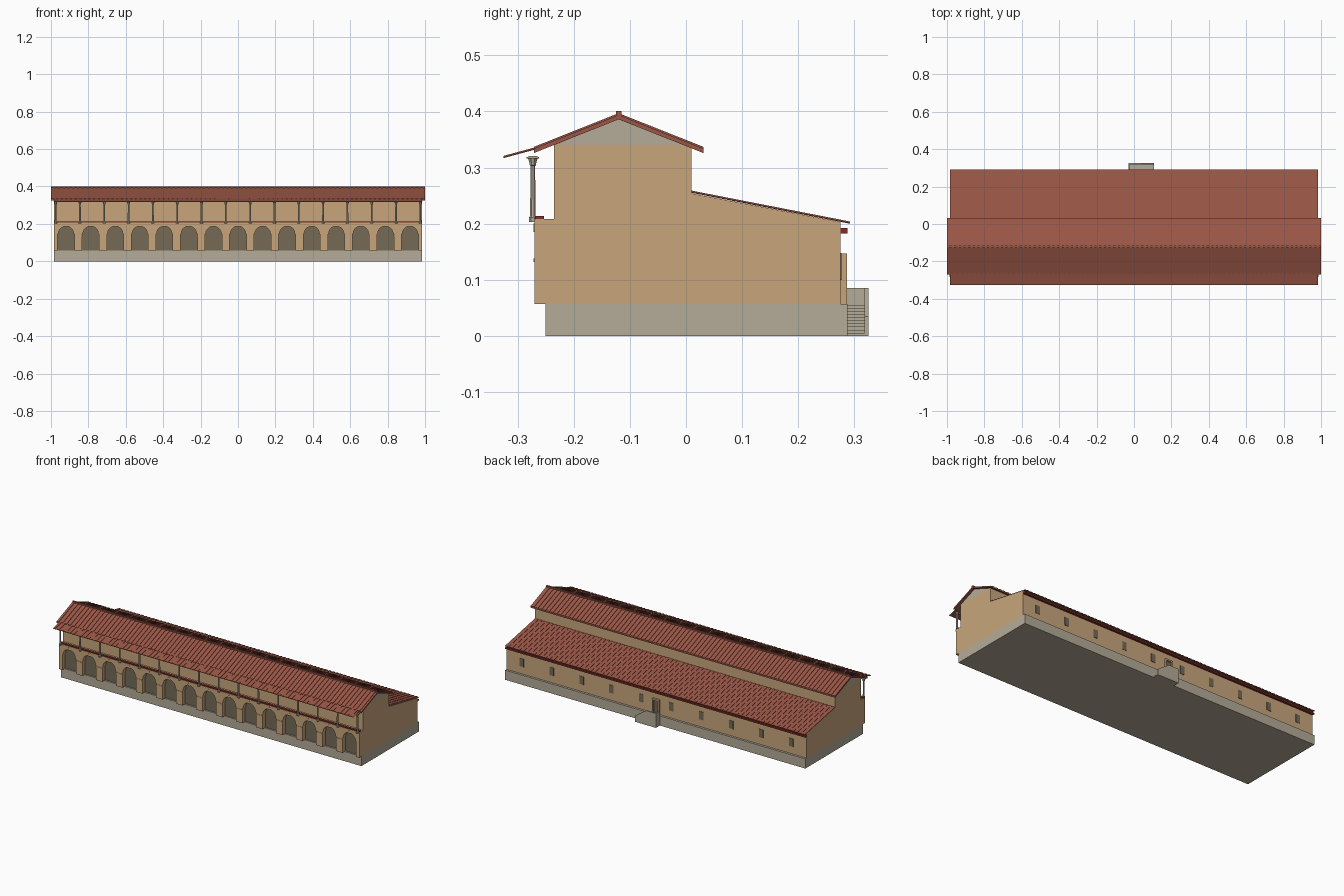
import bpy, bmesh, math
from mathutils import Vector

cube = bpy.data.objects.get("Cube")
if cube:
    bpy.data.objects.remove(cube, do_unlink=True)


def material(name, srgb):
    lin = [((c / 255 + 0.055) / 1.055) ** 2.4 for c in srgb] + [1]
    m = bpy.data.materials.new(name)
    m.use_nodes = True
    m.diffuse_color = lin
    m.node_tree.nodes["Principled BSDF"].inputs["Base Color"].default_value = lin
    return m


PLASTER = material("tan plaster", (200, 166, 124))
STONE = material("grey stone", (181, 172, 152))
TILE = material("roof tile", (154, 86, 70))
TIMBER = material("dark red timber", (128, 46, 38))
OPENING = material("dark opening", (117, 106, 86))

HALF = 0.985          # half length of the walls
BAYS = 15
PITCH = 2 * HALF / BAYS


def finish(name, bm, mat):
    bmesh.ops.recalc_face_normals(bm, faces=bm.faces)
    me = bpy.data.meshes.new(name)
    bm.to_mesh(me)
    bm.free()
    me.materials.append(mat)
    ob = bpy.data.objects.new(name, me)
    bpy.context.collection.objects.link(ob)
    return ob


def add_prism(bm, pts, lo, hi, axis="x"):
    """Extrude a (y, z) outline along x, or an (x, z) outline along y."""
    place = (lambda p: (lo, *p)) if axis == "x" else (lambda p: (p[0], lo, p[1]))
    face = bm.faces.new([bm.verts.new(place(p)) for p in pts])
    out = bmesh.ops.extrude_face_region(bm, geom=[face])
    step = Vector((hi - lo, 0, 0) if axis == "x" else (0, hi - lo, 0))
    verts = [g for g in out["geom"] if isinstance(g, bmesh.types.BMVert)]
    bmesh.ops.translate(bm, verts=verts, vec=step)


def prism(name, pts, lo, hi, mat, axis="x"):
    bm = bmesh.new()
    add_prism(bm, pts, lo, hi, axis)
    return finish(name, bm, mat)


def rect(a0, a1, z0, z1):
    return [(a0, z0), (a1, z0), (a1, z1), (a0, z1)]


def boxes(name, xs, width, y0, y1, z0, z1, mat):
    bm = bmesh.new()
    for x in xs:
        add_prism(bm, rect(y0, y1, z0, z1), x - width / 2, x + width / 2)
    return finish(name, bm, mat)


def tiled_roof(name, low, high, half, thick, ribs=80, rib=0.003):
    """Sloping slab with square tile ribs running down the slope."""
    bm = bmesh.new()
    (y0, z0), (y1, z1) = low, high
    top = [(y0, z0), (y1, z1)]
    add_prism(bm, top + [(y1, z1 - thick), (y0, z0 - thick)], -half, half)
    step = 2 * half / ribs
    for i in range(ribs):
        x = -half + i * step
        add_prism(bm, top + [(y1, z1 + rib), (y0, z0 + rib)], x, x + step * 0.55)
    return finish(name, bm, TILE)


# Plinth and the main body
prism("plinth", rect(-0.25, 0.288, 0, 0.057), -HALF, HALF, STONE)
body = [(-0.24, 0.057), (0.275, 0.057), (0.275, 0.203), (0.01, 0.254),
        (0.01, 0.34), (-0.235, 0.34), (-0.235, 0.208), (-0.24, 0.208)]
prism("main_walls", body, -HALF, HALF, PLASTER)
prism("gable", [(-0.235, 0.34), (0.01, 0.34), (-0.12, 0.387)], -HALF, HALF, STONE)

# Arcade: one outline with an arch cut out of every bay
centres = [-HALF + PITCH * (i + 0.5) for i in range(BAYS)]
outline = [(-HALF, 0.208), (-HALF, 0.057)]
for c in centres:
    outline += [(c - 0.045, 0.057), (c - 0.045, 0.145)]
    for k in range(11):
        a = math.pi * (1 - k / 10)
        outline.append((c + 0.041 * math.cos(a), 0.147 + 0.041 * math.sin(a)))
    outline += [(c + 0.045, 0.145), (c + 0.045, 0.057)]
outline += [(HALF, 0.057), (HALF, 0.208)]
prism("arcade_wall", outline, -0.27, -0.24, PLASTER, "y")
boxes("arcade_backing", centres, 0.1, -0.243, -0.2395, 0.058, 0.195, OPENING)
boxes("arch_keystones", centres, 0.012, -0.272, -0.268, 0.185, 0.2, PLASTER)
piers = [-HALF + PITCH * i for i in range(1, BAYS)]
boxes("pier_imposts", piers, 0.042, -0.272, -0.268, 0.132, 0.138, PLASTER)

# Gallery columns, each a turned profile of stacked rings
bm = bmesh.new()
profile = [(0.0075, 0.203), (0.0075, 0.211), (0.0052, 0.214), (0.0045, 0.303),
           (0.0065, 0.305), (0.0065, 0.308), (0.009, 0.316)]
for i in range(BAYS + 1):
    x = -0.975 + i * 0.13
    rings = []
    for r, z in profile:
        rings.append([bm.verts.new((x + r * math.cos(k * math.pi / 4 + math.pi / 8),
                                    -0.273 + r * math.sin(k * math.pi / 4 + math.pi / 8), z))
                      for k in range(8)])
    for a, b in zip(rings, rings[1:]):
        for k in range(8):
            bm.faces.new((a[k], a[k - 1], b[k - 1], b[k]))
    bm.faces.new(rings[0])
    bm.faces.new(rings[-1])
    add_prism(bm, rect(-0.284, -0.262, 0.316, 0.319), x - 0.011, x + 0.011)
finish("gallery_columns", bm, STONE)
prism("gallery_beam", rect(-0.281, -0.265, 0.316, 0.321), -HALF, HALF, PLASTER)
prism("gallery_sill", rect(-0.268, -0.253, 0.207, 0.214), -HALF, HALF, TIMBER)

# Roofs
tiled_roof("front_main_roof", (-0.271, 0.334), (-0.12, 0.394), 1.0, 0.008)
tiled_roof("rear_main_roof", (0.031, 0.334), (-0.12, 0.394), 1.0, 0.008)
prism("ridge_cap", rect(-0.125, -0.115, 0.388, 0.401), -1.0, 1.0, TILE)
tiled_roof("gallery_canopy", (-0.325, 0.319), (-0.262, 0.336), HALF, 0.002, rib=0.002)
tiled_roof("rear_lower_roof", (0.292, 0.202), (0.01, 0.257), HALF, 0.002, rib=0.002)
prism("rear_eave_beam", rect(0.274, 0.288, 0.183, 0.192), -HALF, HALF, TIMBER)

# Rear windows and door
windows = [-0.883 + i * 0.1965 for i in range(10)]
boxes("rear_windows", windows, 0.028, 0.274, 0.277, 0.1, 0.148, OPENING)
boxes("door_jambs", (-0.019, 0.019), 0.008, 0.274, 0.287, 0.057, 0.147, PLASTER)
boxes("door_lintel", (0,), 0.046, 0.274, 0.287, 0.138, 0.147, PLASTER)
boxes("rear_door", (0,), 0.03, 0.274, 0.278, 0.057, 0.138, OPENING)

# Rear stair: landing, steps and parapets
boxes("stair_landing", (0,), 0.06, 0.287, 0.32, 0, 0.055, STONE)
bm = bmesh.new()
STEPS = 9
for i in range(STEPS):
    add_prism(bm, rect(0.287, 0.319, 0, 0.055 * (STEPS - i) / (STEPS + 1)),
              0.03 + i * 0.0085, 0.03 + (i + 1) * 0.0085)
finish("stair_steps", bm, STONE)
side = [(-0.03, 0), (0.108, 0), (0.108, 0.035), (0.035, 0.085), (-0.03, 0.085)]
prism("stair_parapet", side, 0.318, 0.325, STONE, "y")
boxes("landing_end_parapet", (-0.0265,), 0.007, 0.287, 0.319, 0.05, 0.085, STONE)
